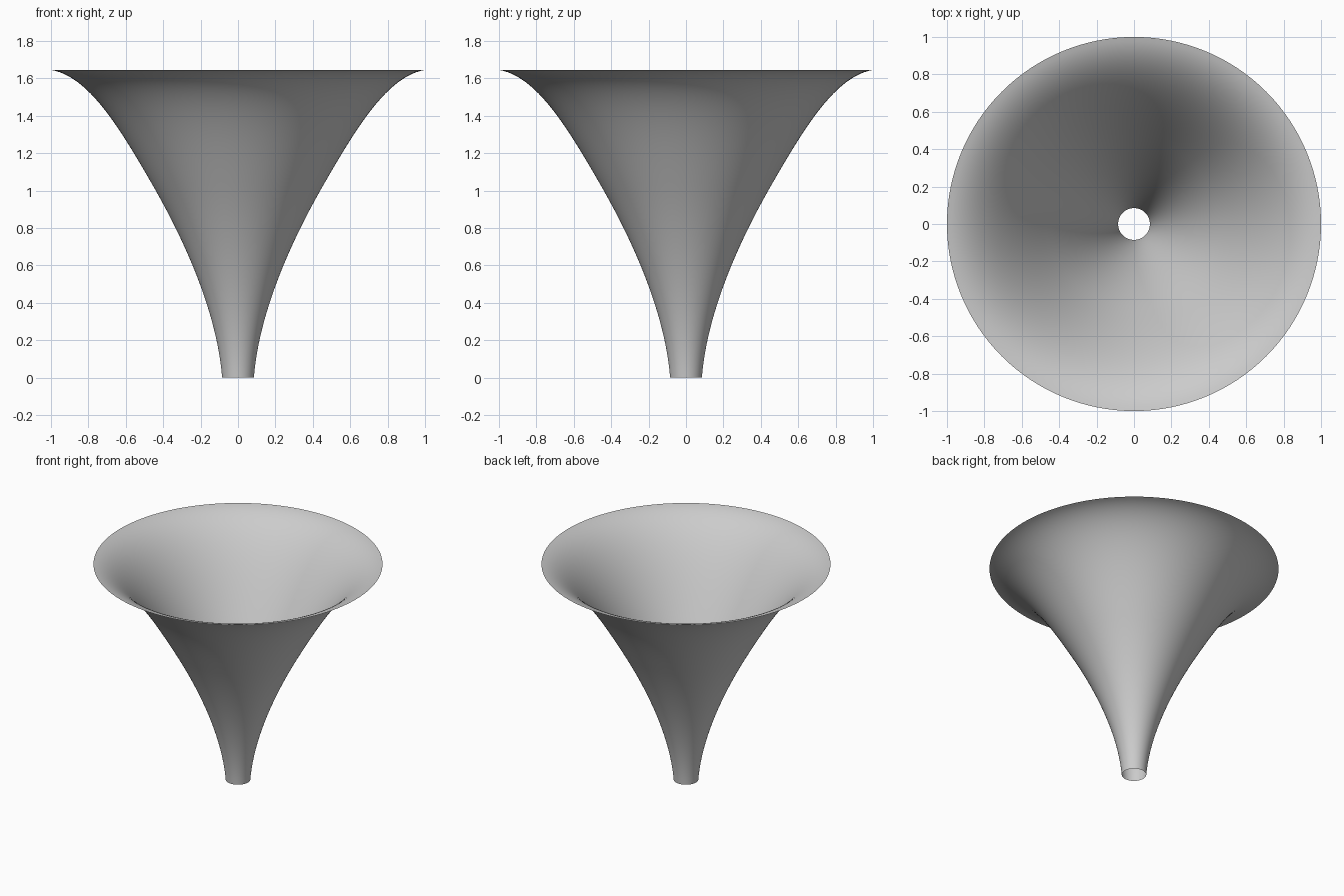
import bpy, bmesh, math
from mathutils import Vector
from mathutils.geometry import interpolate_bezier

cube = bpy.data.objects.get("Cube")
if cube:
    bpy.data.objects.remove(cube, do_unlink=True)

# Plain grey material
grey = bpy.data.materials.new("plain_grey")
grey.use_nodes = True
colour = (0.6, 0.6, 0.6, 1)
grey.diffuse_color = colour
grey.node_tree.nodes["Principled BSDF"].inputs["Base Color"].default_value = colour

# Flared wall profile: two Bezier spans from the narrow mouth to the rim
spans = [
    [(0.085, 0.0), (0.11, 0.33), (0.27, 0.70), (0.44, 1.0)],
    [(0.44, 1.0), (0.64, 1.35), (0.80, 1.61), (1.0, 1.645)],
]
profile = []
for span in spans:
    knots = [Vector((r, 0, z)) for r, z in span]
    points = interpolate_bezier(*knots, 25)
    profile += points[1:] if profile else points

# Spin the profile into an open, single-walled horn
bm = bmesh.new()
verts = [bm.verts.new(p) for p in profile]
edges = [bm.edges.new(pair) for pair in zip(verts, verts[1:])]
bmesh.ops.spin(bm, geom=verts + edges, cent=(0, 0, 0), axis=(0, 0, 1),
               angle=math.tau, steps=128, use_merge=True)
bmesh.ops.remove_doubles(bm, verts=bm.verts, dist=0.0001)
bmesh.ops.recalc_face_normals(bm, faces=bm.faces)
bm.normal_update()
# Face the wall outward
sample = next(iter(bm.faces))
centre = sample.calc_center_median()
if sample.normal.dot(Vector((centre.x, centre.y, 0))) < 0:
    bmesh.ops.reverse_faces(bm, faces=bm.faces)
for face in bm.faces:
    face.smooth = True

mesh = bpy.data.meshes.new("flared_horn")
bm.to_mesh(mesh)
bm.free()
mesh.materials.append(grey)
horn = bpy.data.objects.new("flared_horn", mesh)
bpy.context.collection.objects.link(horn)
